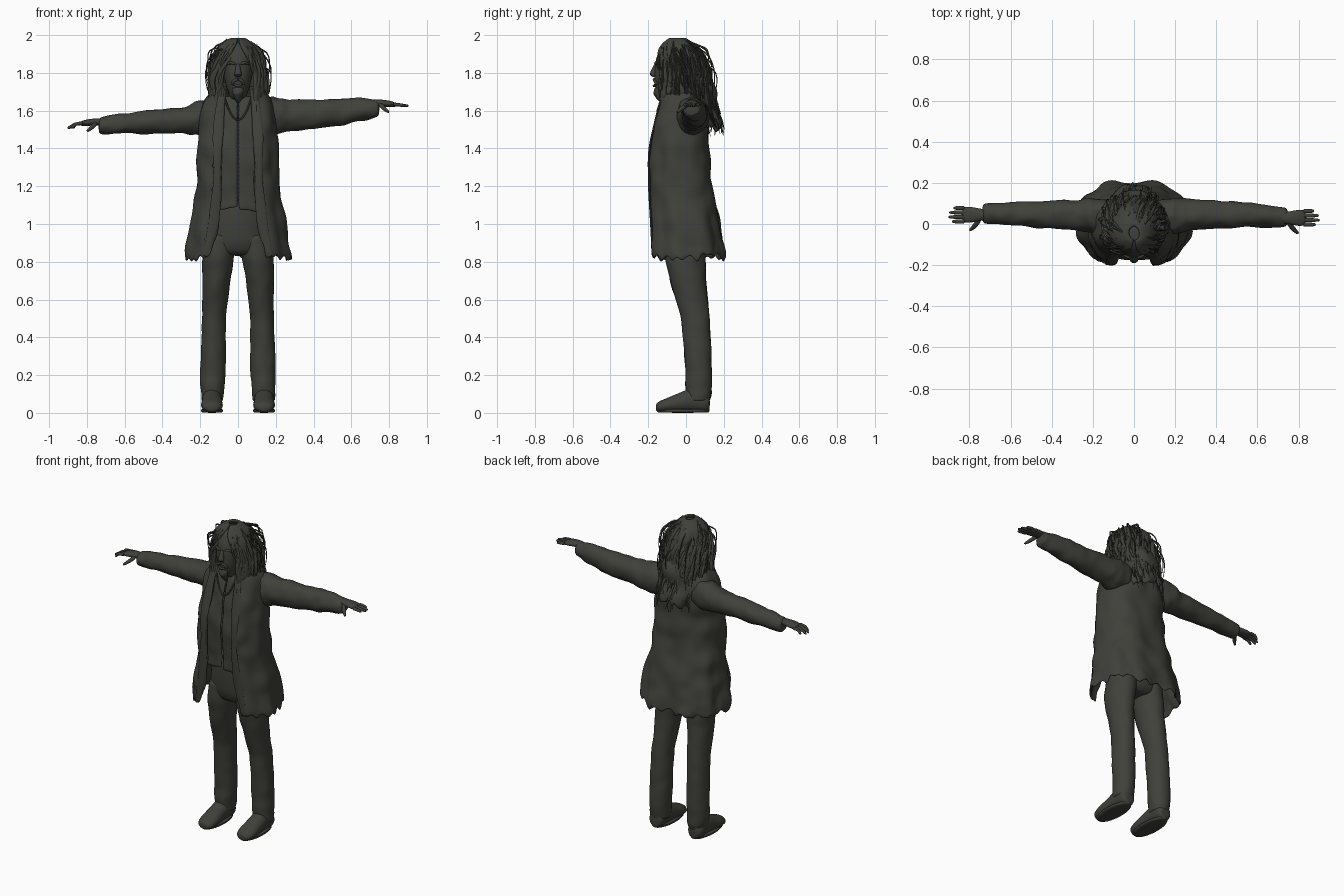
import bpy, bmesh, math, random
from mathutils import Vector, noise

random.seed(4)
if "Cube" in bpy.data.objects:
    bpy.data.objects.remove(bpy.data.objects["Cube"], do_unlink=True)

X, Y, Z = Vector((1, 0, 0)), Vector((0, 1, 0)), Vector((0, 0, 1))
mat = bpy.data.materials.new("dark olive grey")
mat.use_nodes = True
COLOR = (0.05, 0.052, 0.042, 1)
mat.diffuse_color = COLOR
bsdf = mat.node_tree.nodes["Principled BSDF"]
bsdf.inputs["Base Color"].default_value = COLOR
bsdf.inputs["Roughness"].default_value = 0.8


def finish(name, bm, subsurf=1, thick=0):
    bmesh.ops.recalc_face_normals(bm, faces=bm.faces)
    me = bpy.data.meshes.new(name)
    bm.to_mesh(me)
    bm.free()
    me.materials.append(mat)
    me.shade_smooth()
    me.set_sharp_from_angle(angle=math.radians(60))
    ob = bpy.data.objects.new(name, me)
    bpy.context.scene.collection.objects.link(ob)
    if thick:
        mod = ob.modifiers.new("thickness", "SOLIDIFY")
        mod.thickness = thick
        mod.offset = 0
    if subsurf:
        mod = ob.modifiers.new("smooth", "SUBSURF")
        mod.levels = mod.render_levels = subsurf
    return ob


def resample(path, k):
    out = []
    for p, q in zip(path, path[1:]):
        out += [tuple(a + (b - a) * i / k for a, b in zip(p, q)) for i in range(k)]
    return out + [path[-1]]


def tube(bm, path, up=Z, axis=None, n=12, k=1, wrinkle=0, freq=16):
    """Loft ellipses (x, y, z, a, b); a lies across up, b along it."""
    path = resample(path, k)
    centres = [Vector(p[:3]) for p in path]
    rings = []
    for i, (c, p) in enumerate(zip(centres, path)):
        t = axis or (centres[min(i + 1, len(path) - 1)] - centres[max(i - 1, 0)]).normalized()
        side = t.cross(up).normalized()
        top = side.cross(t)
        ring = []
        for j in range(n):
            a = math.tau * j / n
            off = side * (p[3] * math.cos(a)) + top * (p[4] * math.sin(a))
            off *= 1 + wrinkle * noise.noise((c + off) * freq)
            ring.append(bm.verts.new(c + off))
        rings.append(ring)
    for r, s in zip(rings, rings[1:]):
        for j in range(n):
            bm.faces.new((r[j], r[(j + 1) % n], s[(j + 1) % n], s[j]))
    bm.faces.new(rings[0])
    bm.faces.new(rings[-1])


def solid(name, path, subsurf=1, **kw):
    bm = bmesh.new()
    tube(bm, path, **kw)
    return finish(name, bm, subsurf)


def section(rows, z):
    """Interpolate rows of (z, half width, front y, back y, half opening)."""
    if z >= rows[0][0]:
        return rows[0][1:]
    for p, q in zip(rows, rows[1:]):
        if z >= q[0]:
            f = (p[0] - z) / (p[0] - q[0])
            return [a + (b - a) * f for a, b in zip(p[1:], q[1:])]
    return rows[-1][1:]


def around(rows, z, u, full=0.8, fold=0):
    """Point at u in 0..1 round a section, starting and ending at the opening."""
    rx, yf, yb, ox = section(rows, z)
    t0 = math.asin((ox / rx) ** (1 / full))
    t = t0 + (math.tau - 2 * t0) * u
    s, c = math.sin(t), math.cos(t)
    r = 1 + fold * math.sin(9 * t + 1.57)
    x = rx * math.copysign(abs(s) ** full, s) * r
    y = (yf + yb) / 2 - (yb - yf) / 2 * math.copysign(abs(c) ** full, c) * r
    return Vector((x, y, z))


def shell(name, rows, nz, nu, thick, jag, fold, wrinkle, full=0.8):
    bm = bmesh.new()
    top, bottom = rows[0][0], rows[-1][0]
    grid = []
    for i in range(nz + 1):
        v = i / nz
        line = []
        for j in range(nu + 1):
            z = top + (bottom - top) * v
            p = around(rows, z, j / nu, full, fold * v * v)
            p.z += jag * v ** 8 * random.uniform(-1, 1)
            d = Vector((p.x, p.y, 0)).normalized()
            line.append(bm.verts.new(p + d * wrinkle * noise.noise(p * 11)))
        grid.append(line)
    for r, s in zip(grid, grid[1:]):
        for j in range(nu):
            bm.faces.new((r[j], r[j + 1], s[j + 1], s[j]))
    return finish(name, bm, 1, thick)


# Legs, trouser seat and shoes
for s, side in ((-1, "right"), (1, "left")):
    leg = [(.085, 0, .96, .085, .11), (.108, -.005, .8, .085, .108), (.118, .02, .65, .072, .092),
           (.127, .05, .5, .064, .078), (.13, .06, .35, .068, .074), (.133, .068, .2, .069, .072),
           (.136, .066, .1, .062, .07), (.136, .06, .06, .058, .066)]
    solid(side + "_trouser_leg", [(s * p[0],) + p[1:] for p in leg],
          up=Y, axis=Z, n=16, k=4, wrinkle=.1)
    shoe = [(.127, .05, .036, .044), (.1, .055, .052, .056), (.03, .068, .054, .068),
            (-.04, .052, .056, .053), (-.1, .04, .06, .04), (-.142, .032, .05, .03),
            (-.16, .028, .024, .018)]
    ob = solid(side + "_shoe", [(s * .138, y, z, a, b) for y, z, a, b in shoe],
               axis=-Y, n=16, k=2)
    solid(side + "_sole", [(s * .138, -.015, 0, .05, .135), (s * .138, -.015, .006, .06, .142),
                           (s * .138, -.015, .018, .06, .142), (s * .138, -.015, .022, .05, .135)],
          up=Y, axis=Z, n=20)
solid("trouser_seat", [(0, -.02, 1.14, .15, .11), (0, -.01, 1, .17, .12),
                       (0, -.005, .9, .175, .115), (0, 0, .83, .15, .09)],
      up=Y, axis=-Z, n=20, k=2, wrinkle=.04)

# Shirt with a ragged hem and a rolled neckline
shirt_rows = [(1.68, .09, -.1, .06, .001), (1.6, .16, -.13, .085, .001), (1.4, .18, -.165, .085, .001),
              (1.2, .175, -.16, .09, .001), (1.07, .185, -.155, .1, .001)]
shell("shirt", shirt_rows, 14, 40, .01, .018, 0, .02)
bm = bmesh.new()
tube(bm, [(x * .075, -.115 - .03 * (1 - x * x), 1.55 + .13 * x * x, .006, .006)
          for x in [i / 6 - 1 for i in range(13)]], up=Y, n=6)
finish("shirt_neckline", bm)

# Open coat with a flared, ragged hem
coat_rows = [(1.73, .085, -.11, .06, .06), (1.69, .15, -.125, .1, .065), (1.64, .185, -.14, .12, .07),
             (1.5, .2, -.175, .118, .08), (1.4, .203, -.2, .112, .085), (1.2, .212, -.2, .13, .085),
             (1, .245, -.19, .175, .1), (.82, .272, -.192, .205, .145)]
shell("coat", coat_rows, 26, 64, .014, .03, .035, .018)
for u, side in ((.02, "left"), (.98, "right")):
    s = 1 if u < .5 else -1
    bm = bmesh.new()
    pts = [around(coat_rows, 1.72 - .9 * i / 16, u) for i in range(17)]
    tube(bm, [(p.x + s * .004, p.y - .008, p.z, .02 + .012 * math.sin(i * .4) ** 2, .007)
              for i, p in enumerate(pts)], up=Y, n=8)
    finish(side + "_lapel", bm)
bm = bmesh.new()
for z in (.92, 1.05, 1.18, 1.31):
    p = around(coat_rows, z, .96)
    tube(bm, [(p.x, p.y - .004, z, .012, .012), (p.x, p.y - .02, z, .01, .01)], axis=-Y, n=10)
finish("coat_buttons", bm, 0)

# Sleeves and hands: each row is x, y, z, depth radius, height radius
sleeves = {
    -1: [(.1, .03, 1.57, .09, .09), (.19, .04, 1.565, .09, .1), (.27, .045, 1.55, .078, .077),
         (.4, .045, 1.545, .067, .067), (.55, .05, 1.535, .06, .058), (.66, .05, 1.525, .054, .054),
         (.74, .048, 1.52, .045, .046)],
    1: [(.1, .03, 1.575, .09, .09), (.19, .04, 1.575, .09, .105), (.27, .045, 1.575, .08, .085),
        (.4, .045, 1.58, .072, .08), (.55, .045, 1.592, .06, .073), (.66, .038, 1.605, .054, .06),
        (.75, .033, 1.615, .046, .047)]}
for s, side, y0, z0, drop in ((-1, "right", .045, 1.54, .035), (1, "left", .03, 1.64, .015)):
    solid(side + "_sleeve", [(s * p[0],) + p[1:] for p in sleeves[s]],
          axis=X * s, n=16, k=4, wrinkle=.22, freq=20)
    bm = bmesh.new()
    tube(bm, [(s * .7, y0, z0, .026, .022), (s * .76, y0, z0, .032, .02),
              (s * .8, y0, z0 - .003, .043, .018), (s * .84, y0, z0 - .01, .04, .013)], axis=X * s)
    for i, reach in enumerate((.885, .905, .9, .875)):
        y = y0 - .033 + .022 * i
        tube(bm, [(s * .82, y, z0 - .006, .011, .011), (s * .86, y, z0 - .01, .011, .01),
                  (s * reach, y, z0 - drop, .007, .007)], n=8, k=2)
    tube(bm, [(s * .75, y0 - .02, z0 - .005, .014, .013), (s * .775, y0 - .055, z0 - .03, .013, .012),
              (s * .8, y0 - .078, z0 - .05, .007, .007)], n=8, k=2)
    finish(side + "_hand", bm)

# Head, face and beard
solid("head", [(0, -.02, 1.55, .06, .06), (0, -.035, 1.65, .052, .06), (0, -.075, 1.675, .045, .07),
               (0, -.08, 1.73, .064, .088), (0, -.075, 1.8, .08, .094), (0, -.07, 1.88, .088, .09),
               (0, -.055, 1.94, .072, .075), (0, -.05, 1.965, .04, .04)],
      up=Y, axis=Z, n=20, k=2)
solid("nose", [(0, -.155, 1.85, .01, .012), (0, -.17, 1.815, .015, .016),
               (0, -.176, 1.79, .022, .018), (0, -.165, 1.777, .014, .01)], up=Y, axis=-Z, n=10, k=2)
solid("beard", [(0, -.145, 1.725, .032, .022), (0, -.15, 1.69, .03, .025),
                (0, -.135, 1.66, .018, .018), (0, -.125, 1.64, .006, .006)],
      up=Y, axis=-Z, k=3, wrinkle=.3, freq=40)
bm = bmesh.new()
for s in (-1, 1):
    tube(bm, [(s * .012, -.163, 1.845, .006, .006), (s * .035, -.16, 1.855, .009, .009),
              (s * .065, -.135, 1.845, .005, .005)], n=8, k=2)
    tube(bm, [(0, -.172, 1.768, .007, .009), (s * .026, -.165, 1.757, .007, .009),
              (s * .034, -.155, 1.735, .006, .007)], n=8, k=2)
tube(bm, [(-.024, -.162, 1.74, .006, .006), (0, -.17, 1.73, .009, .008),
          (.024, -.162, 1.74, .006, .006)], n=8, k=2)
finish("brows_moustache_and_lip", bm)

# Long hair: a base mass with ragged ribbons laid over it
hair_rows = [(1.985, .025, -.08, -.02, .002), (1.95, .085, -.115, .045, .006), (1.89, .115, -.145, .085, .04),
             (1.8, .132, -.15, .112, .078), (1.7, .138, -.15, .135, .085), (1.6, .136, -.17, .16, .085),
             (1.52, .13, -.175, .185, .09)]
shell("hair_base", hair_rows, 16, 48, .02, .05, .03, .03, .95)
bm = bmesh.new()
for i in range(130):
    u = (i + random.random()) / 130
    front = abs(u - .5) > .36
    start = random.uniform(1.86, 1.98)
    end = random.uniform(1.45, 1.62) if front else random.uniform(1.46, 1.66)
    sway, phase = random.uniform(.004, .016), random.uniform(0, 6)
    wide = random.uniform(.006, .014)
    path = []
    for j in range(11):
        v = j / 10
        z = start + (end - start) * v
        p = around(hair_rows, z, u, .95)
        d = Vector((p.x, p.y + .03, 0)).normalized()
        p += d * (.008 + sway * math.sin(phase + v * 9)) + Z.cross(d) * sway * math.cos(phase + v * 11)
        w = wide * (1 - .85 * v ** 3) * min(1, .3 + 3 * v)
        path.append((p.x, p.y, z, w, w * .7))
    tube(bm, path, up=Y, n=6)
finish("hair_locks", bm, 0)

# Loose flyaway strands
bm = bmesh.new()
for i in range(22):
    u, z = random.uniform(.08, .92), random.uniform(1.82, 1.97)
    length = random.uniform(.1, .24)
    path = []
    for j in range(7):
        v = j / 6
        p = around(hair_rows, z - length * v, u, .95)
        d = Vector((p.x, p.y + .03, 0)).normalized()
        p += d * (.012 + .03 * math.sin(v * 2.6)) + Z * .03 * math.sin(v * 3)
        path.append((p.x, p.y, min(p.z, 1.99), .005 - .003 * v, .005 - .003 * v))
    tube(bm, path, up=Y, n=5)
finish("flyaway_hair", bm, 0)
